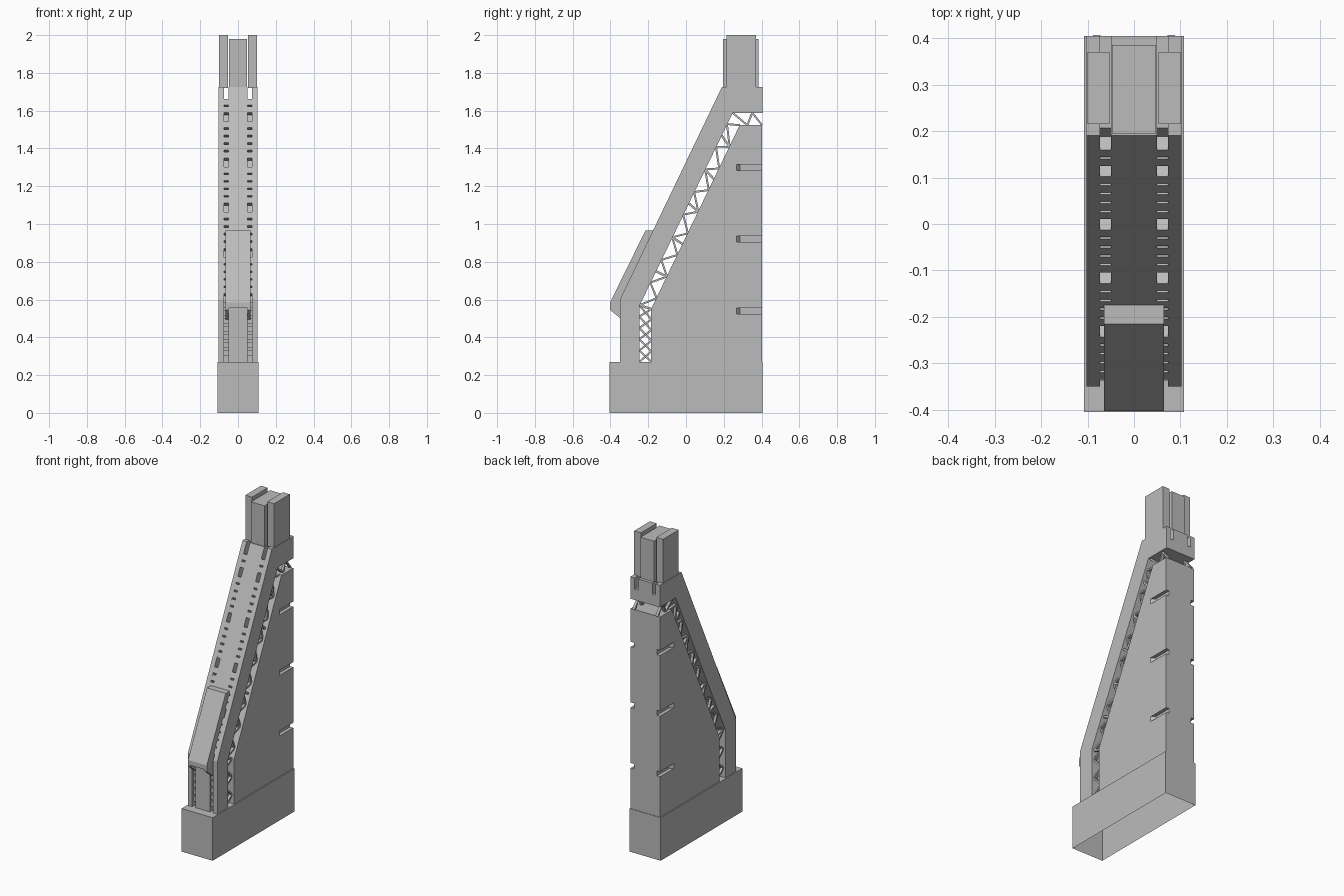
import bpy, bmesh
from mathutils import Vector

old = bpy.data.objects.get("Cube")
if old:
    bpy.data.objects.remove(old)

stone = bpy.data.materials.new("grey_stone")
stone.use_nodes = True
GREY = (0.5, 0.5, 0.5, 1)
stone.diffuse_color = GREY
stone.node_tree.nodes["Principled BSDF"].inputs["Base Color"].default_value = GREY


def finish(name, bm):
    bmesh.ops.recalc_face_normals(bm, faces=bm.faces)
    mesh = bpy.data.meshes.new(name)
    bm.to_mesh(mesh)
    bm.free()
    mesh.materials.append(stone)
    obj = bpy.data.objects.new(name, mesh)
    bpy.context.collection.objects.link(obj)
    return obj


def add_prism(bm, outline, x0, x1):
    """Side outline in (y, z), extruded from x0 to x1."""
    face = bm.faces.new([bm.verts.new((x0, y, z)) for y, z in outline])
    ext = bmesh.ops.extrude_face_region(bm, geom=[face])
    verts = [v for v in ext["geom"] if isinstance(v, bmesh.types.BMVert)]
    bmesh.ops.translate(bm, verts=verts, vec=(x1 - x0, 0, 0))


def prism(name, outline, *spans):
    bm = bmesh.new()
    for x0, x1 in spans:
        add_prism(bm, outline, x0, x1)
    return finish(name, bm)


def both(x0, x1):
    return (x0, x1), (-x1, -x0)


def rect(y0, y1, z0, z1):
    return [(y0, z0), (y1, z0), (y1, z1), (y0, z1)]


def bar(bm, a, b, half, x0, x1):
    """Straight flat bar between two (y, z) points."""
    a, b = Vector(a), Vector(b)
    d = (b - a).normalized()
    n = Vector((-d.y, d.x)) * half
    add_prism(bm, [a + n, b + n, b - n, a - n], x0, x1)


# Plinth, hollow and open underneath
base = prism("base", rect(-0.405, 0.405, 0, 0.27), (-0.108, 0.108))
bm = bmesh.new()
bm.from_mesh(base.data)
bm.normal_update()
bmesh.ops.delete(bm, geom=[f for f in bm.faces if f.normal.z < -0.9], context="FACES_ONLY")
bm.to_mesh(base.data)
bm.free()

# Main wedge-shaped body with side slots cut near the back
body = prism("main_body", [(-0.185, 0.265), (-0.185, 0.55), (0.285, 1.525),
                           (0.402, 1.525), (0.402, 0.265)], (-0.102, 0.102))
bm = bmesh.new()
for z in (0.54, 0.92, 1.30):
    for s in (1, -1):
        plan = [(0.265, 0.104), (0.285, 0.08), (0.43, 0.08), (0.43, 0.104)]
        low = bm.faces.new([bm.verts.new((s * x, y, z - 0.016)) for y, x in plan])
        ext = bmesh.ops.extrude_face_region(bm, geom=[low])
        bmesh.ops.translate(bm, vec=(0, 0, 0.032),
                            verts=[v for v in ext["geom"] if isinstance(v, bmesh.types.BMVert)])
cutter = finish("slot_cutter", bm)
cutter.hide_render = True
cutter.hide_viewport = True
cutter.display_type = "WIRE"
mod = body.modifiers.new("side_slots", "BOOLEAN")
mod.object = cutter
mod.operation = "DIFFERENCE"
mod.solver = "EXACT"

# Leaning arm: centre spine, side rails and sunken groove floor between them
under = [(0.405, 1.587), (0.247, 1.587), (-0.245, 0.57), (-0.245, 0.265)]
arm = [(-0.35, 0.265), (-0.35, 0.60), (0.19, 1.725), (0.405, 1.725)] + under
floor = [(-0.30, 0.265), (-0.30, 0.60), (0.2065, 1.655), (0.405, 1.655)] + under
prism("arm_spine", arm, (-0.05, 0.05))
prism("arm_side_rails", arm, *both(0.073, 0.102))
prism("arm_groove_floor", floor, *both(0.05, 0.073))

# Rungs in the grooves, up the leg and then along the slope
bm = bmesh.new()
for span in both(0.05, 0.073):
    for i in range(7):
        z = 0.30 + i * 0.043
        add_prism(bm, rect(-0.338, -0.29, z, z + 0.03), *span)
    start, end = Vector((-0.32, 0.625)), Vector((0.178, 1.663))
    step = (end - start) / 26
    for i in range(26):
        if i % 6 != 5:
            p = start + step * i
            bar(bm, p, p + step * 0.78, 0.016, *span)
finish("groove_rungs", bm)

# Hood over the knee of the arm, with cheeks reaching lower at the sides
prism("hood", [(-0.402, 0.555), (-0.402, 0.585), (-0.215, 0.965), (-0.165, 0.965),
               (-0.33, 0.60), (-0.345, 0.555)], (-0.065, 0.065))
prism("hood_cheeks", [(-0.402, 0.585), (-0.34, 0.62), (-0.34, 0.495), (-0.402, 0.545)],
      *both(0.05, 0.065))

# Lattice bridging the gap between arm and body
outer = [(-0.247, 0.27), (-0.247, 0.57), (0.246, 1.589), (0.403, 1.589)]
inner = [(-0.183, 0.27), (-0.183, 0.55), (0.286, 1.523), (0.403, 1.523)]
bm = bmesh.new()
for side, (x0, x1) in enumerate(both(0.072, 0.088)):
    for k, count in enumerate((5, 17, 3)):
        o0, o1, i0, i1 = map(Vector, (outer[k], outer[k + 1], inner[k], inner[k + 1]))
        for j in range(count):
            t, u = j / count, (j + 1) / count
            a, b = o0.lerp(o1, t), i0.lerp(i1, u)
            if (j + side * (k == 0)) % 2:
                a, b = i0.lerp(i1, t), o0.lerp(o1, u)
            bar(bm, a, b, 0.005, x0, x1)
            if k == 1 and j % 3 == 0:
                bar(bm, o0.lerp(o1, t), i0.lerp(i1, t), 0.006, x0, x1)
finish("lattice_bars", bm)

# Head block on top: lower centre with taller columns beside it
prism("head_centre", rect(0.195, 0.385, 1.72, 1.98), (-0.047, 0.047))
prism("head_columns", rect(0.215, 0.37, 1.72, 2.0), *both(0.053, 0.1))
